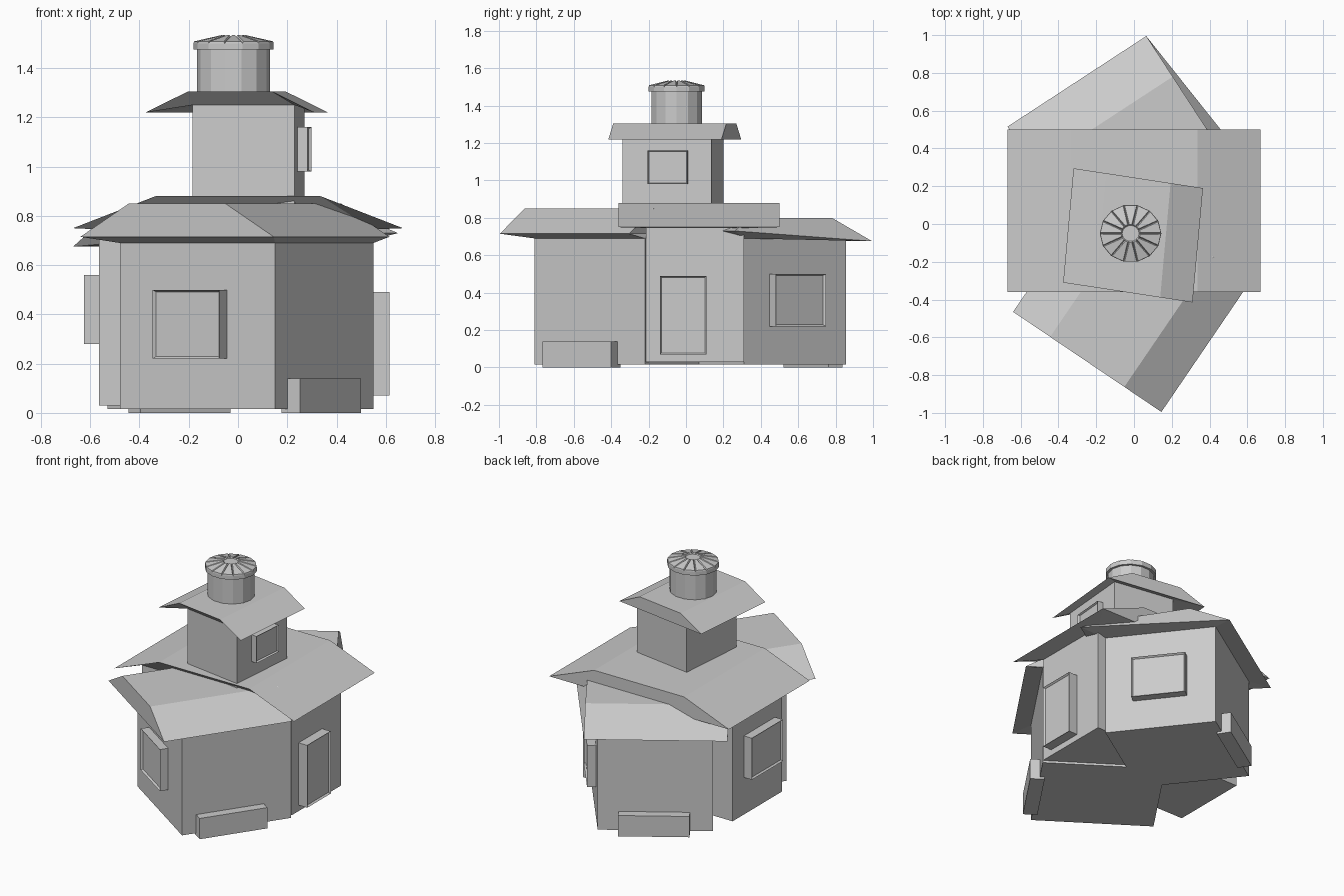
import bpy, bmesh, math
from mathutils import Vector

cube = bpy.data.objects.get("Cube")
if cube:
    bpy.data.objects.remove(cube, do_unlink=True)

stone = bpy.data.materials.new("plain_grey")
stone.use_nodes = True
GREY = (0.6, 0.6, 0.6, 1)
stone.diffuse_color = GREY
stone.node_tree.nodes["Principled BSDF"].inputs["Base Color"].default_value = GREY


def finish(name, bm):
    mesh = bpy.data.meshes.new(name)
    bm.to_mesh(mesh)
    bm.free()
    mesh.materials.append(stone)
    obj = bpy.data.objects.new(name, mesh)
    bpy.context.collection.objects.link(obj)
    return obj


def gable_profile(start, end, eave, ridge):
    """Eave, two ridge points and eave along one roof end."""
    a, b = Vector(start), Vector(end)
    return [(*a.lerp(b, t), z) for t, z in
            ((0, eave), (0.25, ridge), (0.75, ridge), (1, eave))]


def house(name, walls, z0, z1, profile, run, slanted=False):
    """Walls joined by soffits to a three-panel roof swept along run."""
    bm = bmesh.new()
    low = [bm.verts.new((x, y, z0)) for x, y in walls]
    top = [bm.verts.new((x, y, z1)) for x, y in walls]
    a = [bm.verts.new(p) for p in profile]
    b = [bm.verts.new(Vector(p) + Vector((*run, 0))) for p in profile]
    face = lambda *v: bm.faces.new(v)
    face(*low)
    for i in range(4):
        j = (i + 1) % 4
        face(low[i], low[j], top[j], top[i])
    for i in range(3):
        face(a[i], a[i + 1], b[i + 1], b[i])
    # Roof ends and the soffits under the overhangs
    if slanted:
        face(a[0], a[1], top[0])
        face(a[1], a[2], top[1], top[0])
        face(a[2], a[3], top[1])
    else:
        face(*a)
        face(a[0], a[3], top[1], top[0])
    face(*b)
    face(b[0], b[3], top[2], top[3])
    face(a[3], b[3], top[2], top[1])
    face(a[0], b[0], top[3], top[0])
    bmesh.ops.recalc_face_normals(bm, faces=bm.faces)
    finish(name, bm)


def wall_box(name, p, q, z0, z1, depth, frame=0.0):
    """Box standing out from the wall line p-q, outward to the right of p->q."""
    p, q = Vector((*p, 0)), Vector((*q, 0))
    d = (q - p).normalized()
    n = Vector((d.y, -d.x, 0))
    bm = bmesh.new()
    rings = []
    for off in (-0.03, depth):
        rings.append([bm.verts.new(c + n * off + Vector((0, 0, z)))
                      for c, z in ((p, z0), (q, z0), (q, z1), (p, z1))])
    back, front = rings
    outer = bm.faces.new(front)
    bm.faces.new(back[::-1])
    for i in range(4):
        j = (i + 1) % 4
        bm.faces.new((back[i], back[j], front[j], front[i]))
    bmesh.ops.recalc_face_normals(bm, faces=bm.faces)
    if frame:
        bmesh.ops.inset_region(bm, faces=[outer], thickness=frame, depth=-0.012)
    finish(name, bm)


def along(p, q, s, t):
    p, q = Vector(p), Vector(q)
    return p.lerp(q, s), p.lerp(q, t)


# Main hall
house("main_hall", [(-0.565, -0.215), (0.55, -0.215), (0.55, 0.31), (-0.565, 0.31)],
      0.03, 0.745, gable_profile((-0.67, -0.36), (0.67, -0.36), 0.75, 0.88),
      (0, 0.86), slanted=True)

# Front wing
f_left, f_corner, f_right = (-0.48, -0.385), (0.15, -0.81), (0.55, -0.22)
house("front_wing", [f_left, f_corner, f_right, (-0.08, 0.205)], 0.015, 0.69,
      gable_profile((-0.64, -0.465), (0.145, -0.995), 0.715, 0.85), (0.47, 0.69))

# Rear wing, with a splayed roof end
r_corner, r_right, r_left = (0.06, 0.855), (0.49, 0.31), (-0.53, 0.47)
house("rear_wing", [r_corner, r_right, (-0.1, -0.075), r_left], 0.015, 0.69,
      [(0.065, 0.995, 0.675), (0.205, 0.78, 0.8), (0.485, 0.35, 0.8), (0.65, 0.26, 0.73)],
      (-0.735, -0.48))

# Tower
t_right, t_back = (0.23, -0.34), (0.27, 0.135)
house("tower", [(-0.185, -0.275), t_right, t_back, (-0.145, 0.2)], 0.84, 1.25,
      gable_profile((-0.375, -0.31), (0.31, -0.415), 1.22, 1.305),
      (0.055, 0.605), slanted=True)

# Windows and door
wall_box("front_window", *along(f_left, f_corner, 0.26, 0.69), 0.22, 0.5, 0.055, 0.012)
wall_box("rear_window", *along(r_right, r_corner, 0.25, 0.74), 0.22, 0.5, 0.055, 0.012)
wall_box("side_door", (0.55, -0.14), (0.55, 0.11), 0.07, 0.49, 0.065, 0.012)
wall_box("side_window", (-0.565, 0.19), (-0.565, -0.14), 0.28, 0.56, 0.06, 0.012)
wall_box("tower_window", *along(t_right, t_back, 0.29, 0.74), 0.98, 1.16, 0.04, 0.008)

# Steps
wall_box("front_step", *along(f_corner, f_right, 0.13, 0.75), 0, 0.14, 0.06)
wall_box("rear_step", *along(r_corner, r_left, 0.18, 0.8), 0, 0.14, 0.06)

# Chimney drum and ribbed cap
SIDES = 14


def turned(name, rings, ribbed=False):
    bm = bmesh.new()
    loops = []
    for r, z in rings:
        loops.append([bm.verts.new((-0.018 + r * math.cos(k * math.tau / SIDES),
                                    -0.05 + 0.94 * r * math.sin(k * math.tau / SIDES), z))
                      for k in range(SIDES)])
    bm.faces.new(loops[0][::-1])
    bm.faces.new(loops[-1])
    for lo, hi in zip(loops, loops[1:]):
        band = [bm.faces.new((lo[k], lo[(k + 1) % SIDES], hi[(k + 1) % SIDES], hi[k]))
                for k in range(SIDES)]
    if ribbed:
        bm.normal_update()
        bmesh.ops.inset_individual(bm, faces=band, thickness=0.006, depth=0.008)
    finish(name, bm)


turned("chimney_drum", [(0.148, 1.27), (0.148, 1.48)])
turned("chimney_cap", [(0.163, 1.475), (0.163, 1.5), (0.045, 1.527)], ribbed=True)
